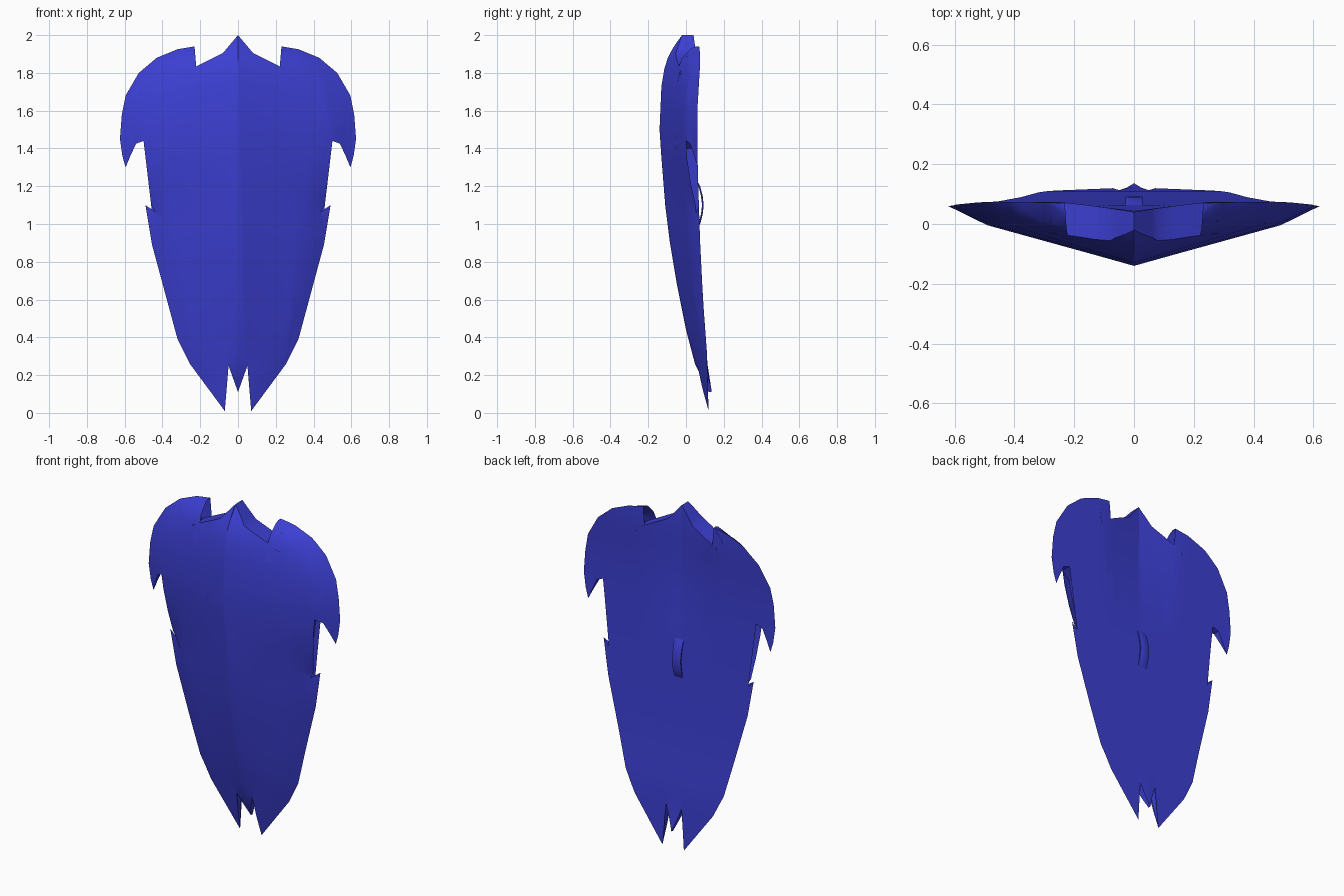
import bpy, bmesh, math
from mathutils import Vector

if "Cube" in bpy.data.objects:
    bpy.data.objects.remove(bpy.data.objects["Cube"])

blue = bpy.data.materials.new("royal blue")
blue.diffuse_color = (0.045, 0.05, 0.65, 1)
blue.use_nodes = True
blue.node_tree.nodes["Principled BSDF"].inputs["Base Color"].default_value = blue.diffuse_color


def interp(table, v):
    """Piecewise linear lookup in (key, value) pairs."""
    if v <= table[0][0]:
        return table[0][1]
    for (a, p), (b, q) in zip(table, table[1:]):
        if v <= b:
            return p + (q - p) * (v - a) / (b - a)
    return table[-1][1]


# Right half of the outline (x, z)
outline = [(0, 2), (.08, 1.905), (.16, 1.865), (.27, 1.81), (.28, 1.785), (.297, 1.83),
           (.28, 1.89), (.23, 1.94), (.32, 1.925), (.43, 1.88), (.525, 1.80), (.595, 1.68),
           (.615, 1.58), (.625, 1.45), (.612, 1.36), (.595, 1.30), (.57, 1.36), (.54, 1.425),
           (.50, 1.44), (.465, 1.40), (.443, 1.25), (.428, 1.05), (.455, 1.06), (.49, 1.10),
           (.455, .89), (.32, .39), (.255, .26), (.07, .01), (.06, .27), (.05, .25), (0, .11)]
# Envelope half width, ridge depth and back depth by height
width = [(.01, .07), (.26, .255), (.39, .32), (.89, .455), (1.1, .49), (1.3, .595),
         (1.45, .625), (1.58, .615), (1.68, .595), (1.8, .525), (1.88, .43), (1.94, .26), (2, .2)]
ridge = [(.01, .095), (.25, .05), (.44, 0), (.69, -.05), (.9, -.085), (1.1, -.11), (1.35, -.13),
         (1.5, -.14), (1.73, -.13), (1.82, -.115), (1.9, -.09), (1.975, -.04), (2, -.02)]
back = [(0, .12), (.33, .11), (.6, .09), (.9, .075), (1.2, .065), (1.4, .06), (1.6, .06),
        (1.85, .075), (2, .07)]
section = [(0, 0), (.23, .2), (.79, .68), (1, 1)]


def back_y(x, z):
    hollow = .03 * max(0, 1 - x / .25) * min(1, max(0, (z - 1.2) / .6))
    tail = .02 * max(0, 1 - x / .06) * max(0, 1 - z / .27) / .6
    return interp(back, z) - hollow + tail


def front_y(x, z):
    if z < .25 and x < .055:                      # thin central tail point
        return interp([(.11, .12), (.25, .055)], z)
    b = interp(back, z)
    r = interp(ridge, z)
    y = r + (b - r) * interp(section, x / interp(width, z))
    return min(y, back_y(x, z))


# Shield body: sliced flat outline, thickened between front and back surfaces
bm = bmesh.new()
bm.faces.new([bm.verts.new((x, 0, z)) for x, z in outline])
bmesh.ops.triangulate(bm, faces=bm.faces[:])
cuts = [((x, 0, 0), (1, 0, 0)) for x in (.06, .14, .22, .30, .38, .46, .54)]
cuts += [((0, 0, z), (0, 0, 1)) for z in (.18, .26, .33, .44, .56, .69, .8, .9, 1, 1.1, 1.22,
                                          1.35, 1.5, 1.62, 1.73, 1.82, 1.88, 1.93, 1.97)]
for co, no in cuts:
    bmesh.ops.bisect_plane(bm, geom=bm.verts[:] + bm.edges[:] + bm.faces[:],
                           plane_co=co, plane_no=no, dist=1e-4)
front = bm.verts[:]
notch = {v for v in front if v.is_boundary and 1.04 < v.co.z < 1.42 and .42 < v.co.x < .48}
geom = bmesh.ops.extrude_face_region(bm, geom=bm.faces[:], use_keep_orig=True)["geom"]
for v in [g for g in geom if isinstance(g, bmesh.types.BMVert)]:
    v.co.y = back_y(v.co.x, v.co.z)
for v in front:
    x, z = v.co.x, v.co.z
    v.co.y = front_y(x, z)
    if v in notch:                                # bevelled notch wall
        v.co.x -= .02
bmesh.ops.delete(bm, geom=[f for f in bm.faces if all(abs(v.co.x) < 1e-4 for v in f.verts)],
                 context='FACES')
bmesh.ops.remove_doubles(bm, verts=bm.verts[:], dist=.002)
# Mirror to the left half and weld the centre line
copy = bmesh.ops.duplicate(bm, geom=bm.verts[:] + bm.edges[:] + bm.faces[:])["geom"]
for g in copy:
    if isinstance(g, bmesh.types.BMVert):
        g.co.x = -g.co.x
bmesh.ops.reverse_faces(bm, faces=[g for g in copy if isinstance(g, bmesh.types.BMFace)])
bmesh.ops.remove_doubles(bm, verts=bm.verts[:], dist=.001)
bmesh.ops.recalc_face_normals(bm, faces=bm.faces[:])


def finish(name, bm, angle):
    me = bpy.data.meshes.new(name)
    bm.to_mesh(me)
    bm.free()
    me.materials.append(blue)
    ob = bpy.data.objects.new(name, me)
    bpy.context.collection.objects.link(ob)
    bpy.ops.object.select_all(action='DESELECT')
    ob.select_set(True)
    bpy.context.view_layer.objects.active = ob
    bpy.ops.object.shade_smooth_by_angle(angle=math.radians(angle))


finish("shield_body", bm, 35)

# Grip: thin bowed strap on the back
bm = bmesh.new()
rings = []
for y, z in [(.055, 1.235), (.075, 1.2), (.088, 1.15), (.094, 1.1), (.088, 1.05), (.075, 1.0), (.06, .985)]:
    rings.append([bm.verts.new((x, y - d, z)) for x, d in
                  ((-.028, .003), (-.02, 0), (.02, 0), (.028, .003), (.028, .009), (-.028, .009))])
for a, b in zip(rings, rings[1:]):
    for i in range(6):
        j = (i + 1) % 6
        bm.faces.new((a[i], a[j], b[j], b[i]))
bm.faces.new(rings[0])
bm.faces.new(rings[-1])
bmesh.ops.recalc_face_normals(bm, faces=bm.faces[:])
finish("grip_strap", bm, 40)
